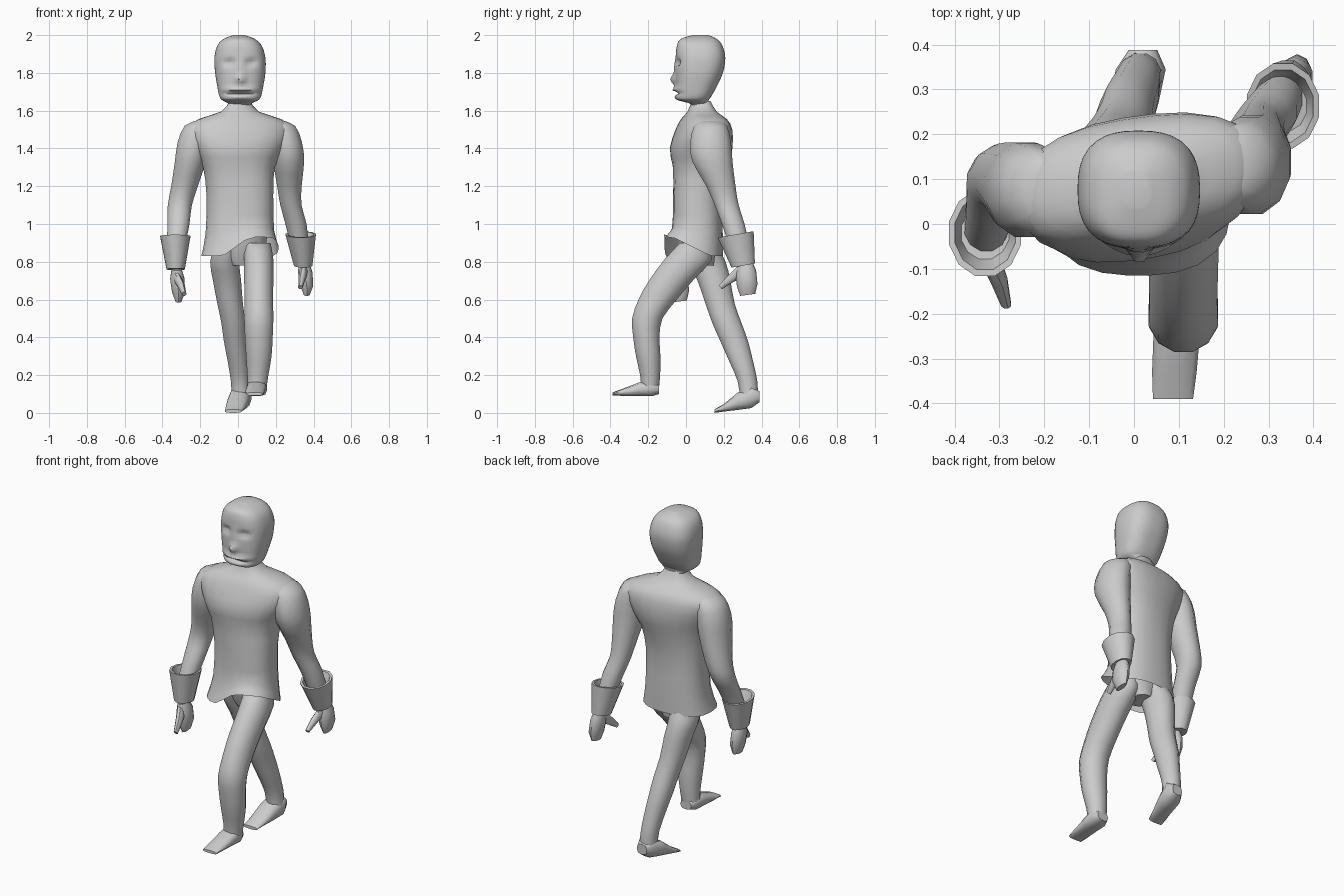
import bpy, bmesh
from math import cos, sin, pi, exp, radians
from mathutils import Matrix, Vector


def dense(rings, steps):
    # Catmull-Rom interpolation between rings
    if steps == 1:
        return rings
    out = []
    for i in range(len(rings) - 1):
        a, b, c, d = (rings[max(i - 1, 0)], rings[i], rings[i + 1],
                      rings[min(i + 2, len(rings) - 1)])
        for s in range(steps):
            t = s / steps
            out.append([0.5 * (2 * q + (r - p) * t + (2 * p - 5 * q + 4 * r - w) * t * t
                               + (3 * q - p - 3 * r + w) * t ** 3)
                        for p, q, r, w in zip(a, b, c, d)])
    return out + [rings[-1]]


def loft(name, rings, n=12, power=2.0, tilt=0, steps=1, caps=(True, True), sculpt=None):
    """Skin rings of (x, y, z, radius x, radius y), each tilted about the x axis."""
    bm = bmesh.new()
    rot = Matrix.Rotation(radians(tilt), 3, 'X')
    loops = []
    for x, y, z, rx, ry in dense(rings, steps):
        loop = []
        for k in range(n):
            a = 2 * pi * (k + 0.5) / n
            c, s = cos(a), sin(a)
            f = (abs(c) ** power + abs(s) ** power) ** (-1 / power)
            p = Vector((x, y, z)) + rot @ Vector((rx * c * f, ry * s * f, 0))
            loop.append(bm.verts.new(sculpt(p) if sculpt else p))
        loops.append(loop)
    for a, b in zip(loops, loops[1:]):
        for k in range(n):
            bm.faces.new((a[k], a[(k + 1) % n], b[(k + 1) % n], b[k]))
    if caps[0]:
        bm.faces.new(loops[0][::-1])
    if caps[1]:
        bm.faces.new(loops[-1])
    bmesh.ops.recalc_face_normals(bm, faces=bm.faces)
    mesh = bpy.data.meshes.new(name)
    bm.to_mesh(mesh)
    bm.free()
    ob = bpy.data.objects.new(name, mesh)
    bpy.context.collection.objects.link(ob)
    bpy.ops.object.select_all(action='DESELECT')
    ob.select_set(True)
    bpy.context.view_layer.objects.active = ob
    bpy.ops.object.shade_smooth_by_angle(angle=radians(50))
    return ob


def clamp(v):
    return max(0.0, min(1.0, v))


# Tunic: twisted shoulders, hem lifted over the forward thigh
def shape_tunic(p):
    p.y += 0.13 * (p.x - 0.01) * clamp((p.z - 1.15) / 0.2)
    low = clamp((1.0 - p.z) / 0.16)
    p.z += 0.1 * low * clamp((p.x + 0.08) / 0.14) * clamp((0.13 - p.y) / 0.2)
    return p


loft("tunic", [
    (0.01, 0.04, 0.83, 0.205, 0.155), (0.01, 0.06, 0.95, 0.182, 0.135),
    (0.01, 0.062, 1.15, 0.177, 0.13), (0.005, 0.075, 1.30, 0.19, 0.142),
    (0.01, 0.08, 1.40, 0.235, 0.16), (0.01, 0.095, 1.50, 0.275, 0.142),
    (0.01, 0.095, 1.555, 0.22, 0.115), (0.01, 0.085, 1.595, 0.10, 0.075),
    (0.01, 0.08, 1.65, 0.055, 0.05)], n=24, power=2.5, steps=2,
    caps=(False, True), sculpt=shape_tunic)

# Pelvis under the tunic
loft("pelvis", [(0.02, 0.06, 0.95, 0.14, 0.09), (0.02, 0.07, 0.86, 0.13, 0.09),
                (0.02, 0.08, 0.78, 0.06, 0.07)])

# Head: (x, z, width, height, depth) bumps shape the face
BUMPS = [
    (0.012, 1.765, 0.018, 0.028, -0.04),   # nose
    (0.012, 1.83, 0.016, 0.04, -0.012),    # nose bridge
    (-0.045, 1.855, 0.025, 0.016, 0.026),  # eye sockets
    (0.07, 1.855, 0.025, 0.016, 0.026),
    (0.012, 1.712, 0.075, 0.010, -0.022),  # upper lip
    (0.012, 1.692, 0.07, 0.006, 0.014),    # mouth
    (0.012, 1.672, 0.07, 0.012, -0.014),   # lower lip
]


def shape_face(p):
    if p.y < 0.04:
        w = clamp((0.04 - p.y) / 0.05)
        p.y += w * sum(d * exp(-((p.x - x) / sx) ** 2 - ((p.z - z) / sz) ** 2)
                       for x, z, sx, sz, d in BUMPS)
    return p


loft("head", [
    (0.01, 0.08, 1.60, 0.058, 0.05), (0.01, 0.075, 1.635, 0.06, 0.05),
    (0.012, 0.04, 1.655, 0.095, 0.08), (0.012, 0.043, 1.675, 0.11, 0.09),
    (0.012, 0.053, 1.72, 0.12, 0.106), (0.012, 0.070, 1.80, 0.133, 0.125),
    (0.01, 0.077, 1.88, 0.135, 0.131), (0.008, 0.072, 1.945, 0.117, 0.12),
    (0.006, 0.068, 1.98, 0.082, 0.095), (0.005, 0.078, 2.0, 0.03, 0.04)],
    n=40, power=2.6, steps=5, sculpt=shape_face)

# Arms
loft("left_arm", [
    (0.19, 0.125, 1.55, 0.04, 0.05), (0.225, 0.13, 1.52, 0.08, 0.09),
    (0.257, 0.13, 1.43, 0.085, 0.112), (0.268, 0.14, 1.33, 0.085, 0.11),
    (0.272, 0.185, 1.20, 0.067, 0.08), (0.28, 0.215, 1.10, 0.058, 0.066),
    (0.307, 0.25, 1.00, 0.058, 0.062), (0.33, 0.285, 0.87, 0.048, 0.055)], steps=2)
loft("right_arm", [
    (-0.17, 0.075, 1.55, 0.04, 0.05), (-0.205, 0.075, 1.52, 0.08, 0.09),
    (-0.235, 0.075, 1.43, 0.088, 0.108), (-0.252, 0.08, 1.33, 0.085, 0.105),
    (-0.283, 0.10, 1.20, 0.073, 0.082), (-0.308, 0.095, 1.10, 0.066, 0.07),
    (-0.315, 0.045, 1.00, 0.06, 0.062), (-0.33, -0.01, 0.87, 0.05, 0.055)], steps=2)


# Cuffs: flared, hollow at the top
def cuff(name, top, bottom, tilt):
    (x, y, z), (u, v, w) = top, bottom
    loft(name, [(u, v, w, 0.035, 0.045), (u, v, w, 0.05, 0.065), (x, y, z, 0.083, 0.1),
                (x, y, z, 0.07, 0.085), (x, y, z - 0.06, 0.055, 0.06)], tilt=tilt)


cuff("left_cuff", (0.332, 0.263, 0.945), (0.345, 0.303, 0.78), 10)
cuff("right_cuff", (-0.332, -0.02, 0.935), (-0.33, -0.035, 0.76), -5)


# Hands with thumbs pointing forward
def hand(side, x, y, z, lean, thumb_x):
    loft(side + "_hand", [
        (x, y, z + 0.17, 0.028, 0.04), (x + lean * 0.4, y + 0.005, z + 0.12, 0.04, 0.055),
        (x + lean, y + 0.012, z + 0.05, 0.036, 0.055),
        (x + lean, y + 0.015, z, 0.016, 0.04)], n=10, tilt=8)
    loft(side + "_thumb", [
        (x, y - 0.02, z + 0.125, 0.024, 0.035), (x + thumb_x * 0.6, y - 0.075, z + 0.085, 0.02, 0.024),
        (x + thumb_x, y - 0.13, z + 0.04, 0.012, 0.014)], n=8, tilt=-50)


hand("left", 0.35, 0.312, 0.625, 0.014, -0.02)
hand("right", -0.325, -0.05, 0.59, 0.01, 0.04)

# Legs: left one striding forward, right one trailing
loft("left_leg", [
    (0.10, 0.045, 0.90, 0.075, 0.08), (0.11, 0.01, 0.81, 0.08, 0.13),
    (0.11, -0.08, 0.70, 0.08, 0.12), (0.11, -0.15, 0.60, 0.078, 0.105),
    (0.11, -0.205, 0.50, 0.08, 0.083), (0.11, -0.21, 0.40, 0.076, 0.072),
    (0.11, -0.20, 0.30, 0.07, 0.067), (0.105, -0.19, 0.20, 0.058, 0.055),
    (0.10, -0.19, 0.125, 0.052, 0.048)], steps=2)
loft("right_leg", [
    (-0.045, 0.07, 0.90, 0.08, 0.09), (-0.07, 0.11, 0.80, 0.08, 0.103),
    (-0.058, 0.148, 0.70, 0.077, 0.09), (-0.042, 0.18, 0.58, 0.07, 0.08),
    (-0.025, 0.215, 0.48, 0.066, 0.08), (-0.015, 0.255, 0.38, 0.062, 0.076),
    (0.0, 0.293, 0.27, 0.056, 0.065), (0.01, 0.325, 0.17, 0.05, 0.054),
    (0.015, 0.333, 0.09, 0.05, 0.05)], steps=2)

# Shoes, skinned from heel to toe
loft("left_shoe", [
    (0.10, -0.142, 0.125, 0.035, 0.025), (0.10, -0.18, 0.132, 0.055, 0.044),
    (0.095, -0.25, 0.125, 0.052, 0.036), (0.09, -0.33, 0.11, 0.05, 0.02),
    (0.087, -0.39, 0.10, 0.045, 0.008)], power=3, tilt=90)
loft("right_shoe", [
    (0.02, 0.388, 0.085, 0.032, 0.03), (0.015, 0.345, 0.085, 0.056, 0.06),
    (0.0, 0.27, 0.06, 0.055, 0.045), (-0.015, 0.20, 0.027, 0.05, 0.02),
    (-0.025, 0.15, 0.009, 0.045, 0.009)], power=3, tilt=90)
